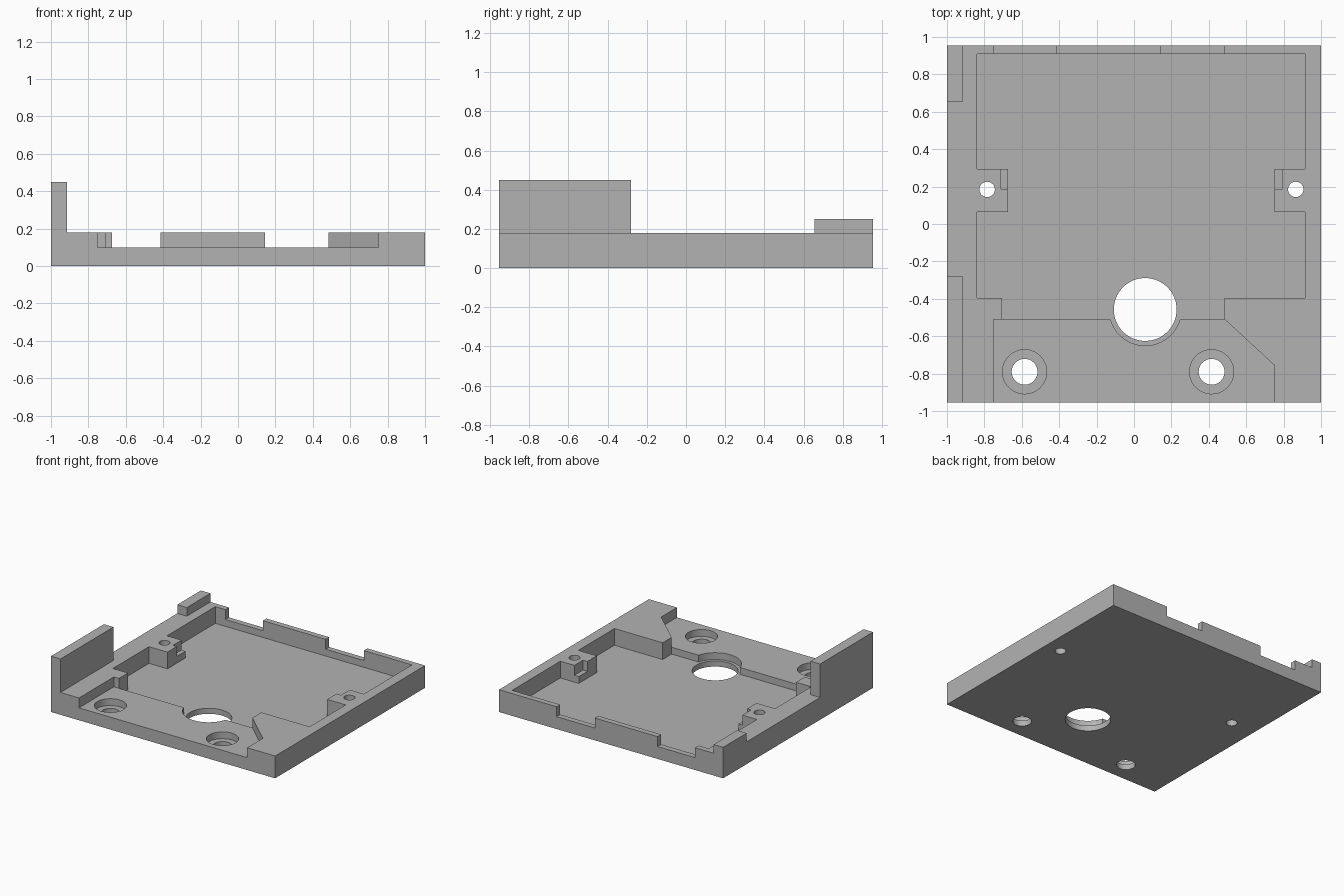
import bpy, bmesh, math

old = bpy.data.objects.get("Cube")
if old:
    bpy.data.objects.remove(old, do_unlink=True)

grey = bpy.data.materials.new("plain grey")
grey.use_nodes = True
COLOUR = (0.45, 0.45, 0.45, 1)
grey.diffuse_color = COLOUR
grey.node_tree.nodes["Principled BSDF"].inputs["Base Color"].default_value = COLOUR

FRONT, BACK = -0.955, 0.955
RIM, LEDGE, FLOOR = 0.18, 0.10, 0.045
ABOVE, BELOW = 0.4, -0.2


def prism(name, outline, z0, z1):
    """Extrude a plan outline from z0 up to z1."""
    bm = bmesh.new()
    face = bm.faces.new([bm.verts.new((x, y, z0)) for x, y in outline])
    top = bmesh.ops.extrude_face_region(bm, geom=[face])["geom"]
    verts = [v for v in top if isinstance(v, bmesh.types.BMVert)]
    bmesh.ops.translate(bm, verts=verts, vec=(0, 0, z1 - z0))
    bmesh.ops.recalc_face_normals(bm, faces=bm.faces)
    mesh = bpy.data.meshes.new(name)
    bm.to_mesh(mesh)
    bm.free()
    mesh.materials.append(grey)
    obj = bpy.data.objects.new(name, mesh)
    bpy.context.collection.objects.link(obj)
    return obj


def rect(x0, x1, y0, y1):
    return [(x0, y0), (x1, y0), (x1, y1), (x0, y1)]


def circle(x, y, r, n=64):
    return [(x + r * math.cos(math.tau * i / n), y + r * math.sin(math.tau * i / n))
            for i in range(n)]


def cut(target, outline, z0, z1=ABOVE):
    """Subtract a prism from the target and discard the cutter."""
    cutter = prism("cutter", outline, z0, z1)
    cutter.hide_render = True
    mod = target.modifiers.new("cut", "BOOLEAN")
    mod.operation, mod.solver, mod.object = "DIFFERENCE", "EXACT", cutter
    bpy.context.view_layer.objects.active = target
    bpy.ops.object.modifier_apply(modifier=mod.name)
    bpy.data.objects.remove(cutter, do_unlink=True)


tray = prism("tray", rect(-1, 1, FRONT, BACK), 0, RIM)

# Main pocket, leaving a screw post on each side
cut(tray, [(-0.84, 0.91), (-0.84, 0.295), (-0.675, 0.295), (-0.675, 0.065),
           (-0.84, 0.065), (-0.84, -0.395), (-0.705, -0.395), (-0.705, -0.51),
           (0.485, -0.51), (0.485, -0.395), (0.915, -0.395), (0.915, 0.065),
           (0.75, 0.065), (0.75, 0.295), (0.915, 0.295), (0.915, 0.91)], FLOOR)

# Front ledge, open at the front with one slanted corner
cut(tray, [(-0.75, -1.1), (0.75, -1.1), (0.75, -0.755), (0.485, -0.51),
           (0.4, -0.45), (-0.6, -0.45), (-0.7, -0.51), (-0.75, -0.51)], LEDGE)

# Notches in the back rim
for x0, x1 in ((-0.75, -0.415), (0.145, 0.485)):
    cut(tray, rect(x0, x1, 0.89, 1.1), LEDGE)

# Stepped corners and screw holes of the posts
for x0, x1 in ((-0.71, -0.6), (0.7, 0.79)):
    cut(tray, rect(x0, x1, 0.185, 0.32), LEDGE)
for x in (-0.785, 0.865):
    cut(tray, circle(x, 0.185, 0.041), BELOW)

# Large opening with its shallow recess
cut(tray, circle(0.06, -0.457, 0.193), FLOOR)
cut(tray, circle(0.06, -0.457, 0.168), BELOW)

# Counterbored mounting holes
for x in (-0.585, 0.415):
    cut(tray, circle(x, -0.79, 0.118), FLOOR)
    cut(tray, circle(x, -0.79, 0.069), BELOW)

# Raised walls along the side rim
walls = [prism("tall_side_wall", rect(-1, -0.915, FRONT, -0.28), RIM, 0.45),
         prism("short_side_wall", rect(-1, -0.915, 0.655, BACK), RIM, 0.25)]

for obj in [tray] + walls:
    bpy.ops.object.select_all(action="DESELECT")
    obj.select_set(True)
    bpy.context.view_layer.objects.active = obj
    bpy.ops.object.shade_smooth_by_angle(angle=math.radians(30))
